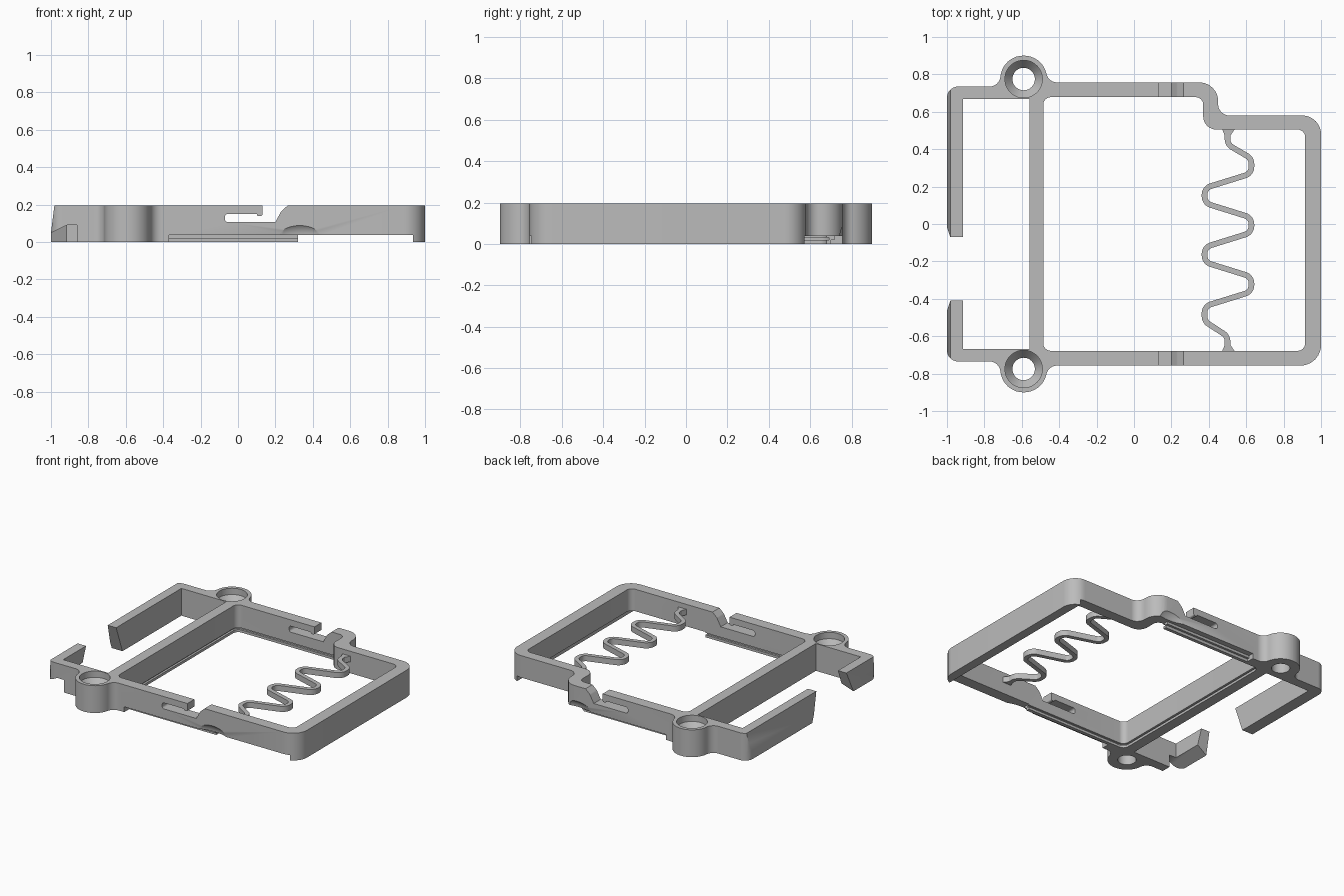
import bpy, bmesh, math
from mathutils import Vector

if "Cube" in bpy.data.objects:
    bpy.data.objects.remove(bpy.data.objects["Cube"])

grey = bpy.data.materials.new("plain_grey")
grey.use_nodes = True
tone = (0.5, 0.5, 0.5, 1)
grey.diffuse_color = tone
grey.node_tree.nodes["Principled BSDF"].inputs["Base Color"].default_value = tone


def rounded(corners, closed=True, steps=8):
    """Turn (x, y, radius) corners into a filleted point list."""
    pts, n = [], len(corners)
    for i, (x, y, r) in enumerate(corners):
        p = Vector((x, y))
        if r == 0 or (not closed and i in (0, n - 1)):
            pts.append(p)
            continue
        d1 = (Vector(corners[i - 1][:2]) - p).normalized()
        d2 = (Vector(corners[(i + 1) % n][:2]) - p).normalized()
        half = d1.angle(d2) / 2
        t = r / math.tan(half)
        c = p + (d1 + d2).normalized() * (r / math.sin(half))
        a, b = p + d1 * t - c, p + d2 * t - c
        pts += [c + a.lerp(b, k / steps).normalized() * r for k in range(steps + 1)]
    return pts


def finish(name, bm):
    bmesh.ops.recalc_face_normals(bm, faces=bm.faces)
    me = bpy.data.meshes.new(name)
    bm.to_mesh(me)
    bm.free()
    me.materials.append(grey)
    ob = bpy.data.objects.new(name, me)
    bpy.context.collection.objects.link(ob)
    return ob


def prism(name, pts, lo, hi, axis="z"):
    """Extrude a 2D outline along one axis."""
    place = {"z": lambda u, v, w: (u, v, w),
             "y": lambda u, v, w: (u, w, v),
             "x": lambda u, v, w: (w, u, v)}[axis]
    bm = bmesh.new()
    face = bm.faces.new([bm.verts.new(place(p[0], p[1], lo)) for p in pts])
    ext = bmesh.ops.extrude_face_region(bm, geom=[face])
    move = [v for v in ext["geom"] if isinstance(v, bmesh.types.BMVert)]
    bmesh.ops.translate(bm, verts=move, vec=place(0, 0, hi - lo))
    return finish(name, bm)


def box(name, x0, x1, y0, y1, z0, z1):
    return prism(name, [(x0, y0), (x1, y0), (x1, y1), (x0, y1)], z0, z1)


def lathe(name, profile, x, y, sides=48):
    """Solid of revolution from (radius, z) rings."""
    bm = bmesh.new()
    rings = [[bm.verts.new((x + r * math.cos(k * math.tau / sides),
                            y + r * math.sin(k * math.tau / sides), z))
              for k in range(sides)] for r, z in profile]
    for low, high in zip(rings, rings[1:]):
        for k in range(sides):
            j = (k + 1) % sides
            bm.faces.new((low[k], low[j], high[j], high[k]))
    bm.faces.new(rings[0])
    bm.faces.new(rings[-1])
    return finish(name, bm)


def cut(target, cutter):
    cutter.hide_render = True
    mod = target.modifiers.new("cut", "BOOLEAN")
    mod.operation, mod.solver, mod.object = "DIFFERENCE", "EXACT", cutter
    bpy.context.view_layer.objects.active = target
    bpy.ops.object.modifier_apply(modifier=mod.name)
    bpy.data.objects.remove(cutter)


H = 0.195
RING_X, RING_Y = -0.59, 0.775

# Frame outline: clip arms, round screw lugs, stepped back wall
lug = [(-1, 0.735, 0.06), (RING_X - 0.13, 0.735, 0.058), (RING_X - 0.112, 0.9, 0.122),
       (RING_X + 0.1, 0.9, 0.122), (RING_X + 0.1325, 0.757, 0.058)]
outline = [(-0.915, -0.07, 0), (-1, -0.07, 0)] + lug
outline += [(0.45, 0.757, 0.1), (0.45, 0.58, 0.06), (1, 0.58, 0.1), (1, -0.757, 0.11)]
outline += [(x, -y, r) for x, y, r in reversed(lug)]
outline += [(-1, -0.41, 0), (-0.915, -0.41, 0), (-0.915, -0.667, 0),
            (-0.56, -0.667, 0), (-0.56, 0.667, 0), (-0.915, 0.667, 0)]
frame = prism("clip_frame", rounded(outline), 0, H)

# Main window
window = [(-0.485, 0.678, 0.04), (0.37, 0.678, 0.04), (0.37, 0.505, 0.07),
          (0.915, 0.505, 0.04), (0.915, -0.678, 0.04), (-0.485, -0.678, 0.04)]
cut(frame, prism("window_cutter", rounded(window), -0.1, 0.3))

# Latch slots through both long walls
slot = [(-0.07, 0.107, 0.015), (0.2, 0.107, 0), (0.23, 0.163, 0.03), (0.265, H, 0),
        (0.265, 0.25, 0), (0.13, 0.25, 0), (0.13, 0.138, 0.01),
        (0.105, 0.138, 0.01), (0.1, 0.15, 0), (-0.07, 0.15, 0.015)]
cut(frame, prism("slot_cutter", rounded(slot), -1, 1, "y"))

# Underside recess and stepped rails
cut(frame, box("recess_cutter", 0.32, 0.935, -1, 1, -0.1, 0.038))
for side in (-1, 1):
    for inner, top in ((0.718, 0.038), (0.702, 0.02)):
        y0, y1 = sorted((side * inner, side))
        cut(frame, box("rail_cutter", -0.37, 0.33, y0, y1, -0.1, top))
groove = [(-0.5, 0.692, 0.05), (0.34, 0.692, 0), (0.34, -0.692, 0), (-0.5, -0.692, 0.05)]
cut(frame, prism("groove_cutter", rounded(groove), 0.018, 0.032))

# Shallow thumb scoops on the lower outside edges
for side in (-1, 1):
    bm = bmesh.new()
    bmesh.ops.create_uvsphere(bm, u_segments=48, v_segments=24, radius=1)
    bmesh.ops.scale(bm, vec=(0.15, 0.07, 0.08), verts=bm.verts)
    bmesh.ops.translate(bm, vec=(0.33, side * 0.805, 0.03), verts=bm.verts)
    cut(frame, finish("scoop_cutter", bm))

# Countersunk screw holes
for side in (-1, 1):
    hole = [(0.06, -0.05), (0.06, 0.1), (0.1, 0.15), (0.1, 0.25)]
    cut(frame, lathe("screw_hole_cutter", hole, RING_X, side * RING_Y))

# Sloped outer face, slanted arm tips and raised short arm
cut(frame, prism("taper_cutter", [(-1.0, 0.05), (-0.975, 0.25), (-1.1, 0.25), (-1.1, 0.05)],
                 -0.72, 0.72, "y"))
cut(frame, prism("long_tip_cutter", [(-0.2, -0.05), (0.02, -0.05), (-0.07, H), (-0.2, H)],
                 -1.1, -0.8, "x"))
cut(frame, prism("short_tip_cutter", [(-0.3, -0.05), (-0.5, -0.05), (-0.41, H), (-0.3, H)],
                 -1.1, -0.8, "x"))
cut(frame, prism("short_arm_cutter", [(-1.1, -0.1), (-0.86, -0.1), (-0.86, 0.09),
                                      (-0.915, 0.09), (-1.1, 0)], -0.95, -0.3, "y"))

# Zigzag spring between the front and back walls
SPRING_Z = (0.12, 0.16)
path = [(0.5, 0.53, 0), (0.5, 0.425, 0.05)]
for i in range(6):
    x = 0.377 if i % 2 else 0.628
    y = 0.31 - i * 0.158
    path += [(x, y + 0.04, 0.048), (x, y - 0.04, 0.048)]
path += [(0.5, -0.6, 0.05), (0.5, -0.7, 0)]
line = rounded(path, closed=False)
left, right = [], []
for i, p in enumerate(line):
    d = (line[min(i + 1, len(line) - 1)] - line[max(i - 1, 0)]).normalized()
    side = Vector((-d.y, d.x)) * 0.015
    left.append(p + side)
    right.append(p - side)
spring = prism("zigzag_spring", left + right[::-1], *SPRING_Z)

# Flared roots where the spring meets the walls
roots = [prism("spring_root", [(0.47, wall), (0.486, tip), (0.514, tip), (0.54, wall)], *SPRING_Z)
         for wall, tip in ((0.51, 0.47), (-0.682, -0.645))]

for ob in (frame, spring, *roots):
    bpy.ops.object.select_all(action="DESELECT")
    ob.select_set(True)
    bpy.context.view_layer.objects.active = ob
    bpy.ops.object.shade_smooth_by_angle(angle=math.radians(30))
